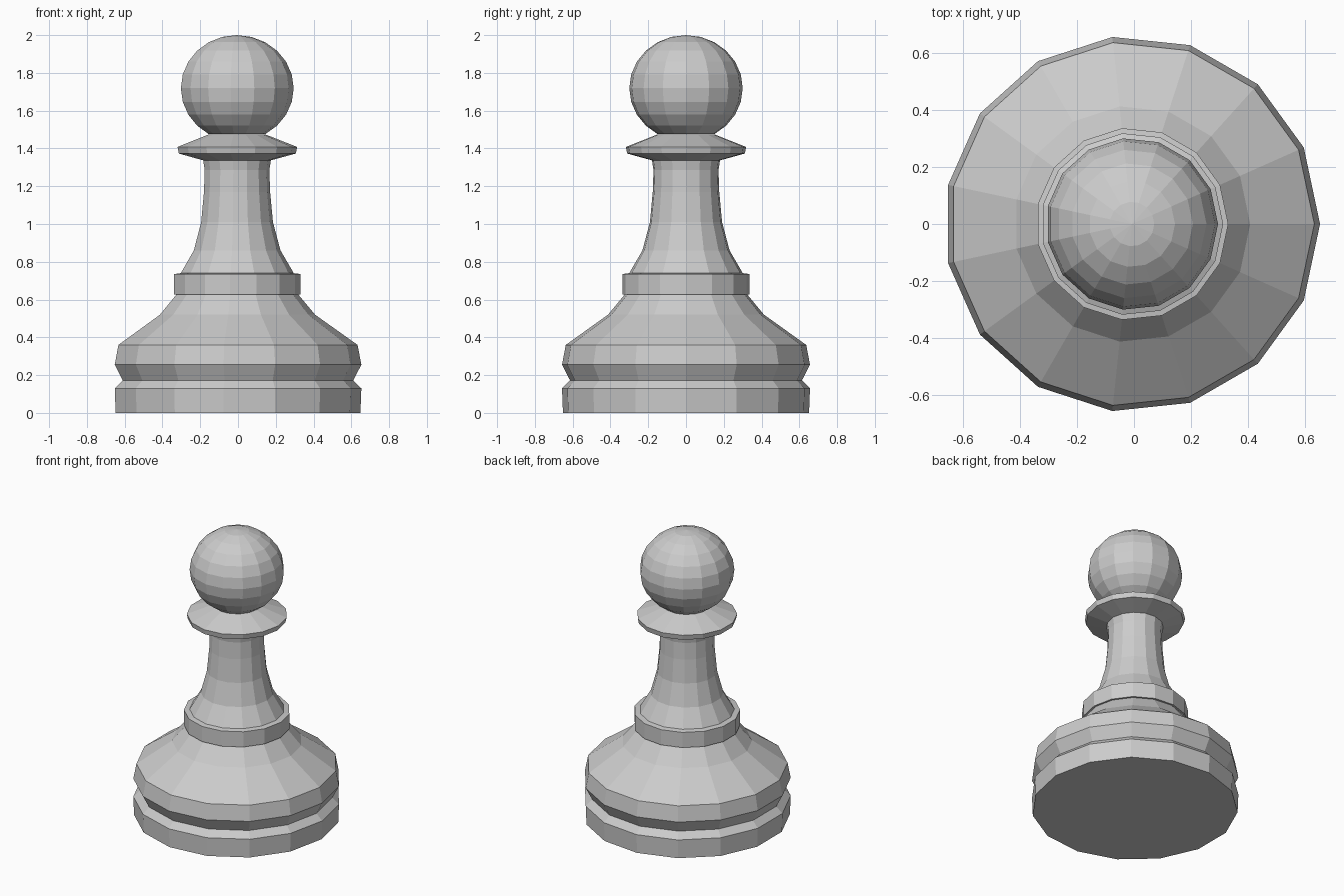
import bpy, bmesh
from math import sin, cos, pi, radians

if "Cube" in bpy.data.objects:
    bpy.data.objects.remove(bpy.data.objects["Cube"])

SIDES = 15
CX = -0.007  # odd side count: shift the axis so the bounds are centred


def lathe(name, profile):
    """Revolve (radius, z) points, listed bottom to top; radius 0 closes with a fan."""
    bm = bmesh.new()
    rings = []
    for r, z in profile:
        if r == 0:
            rings.append([bm.verts.new((CX, 0, z))] * SIDES)
        else:
            rings.append([bm.verts.new((CX + r * cos(2 * pi * i / SIDES),
                                        r * sin(2 * pi * i / SIDES), z))
                          for i in range(SIDES)])
    for lo, hi in zip(rings, rings[1:]):
        for i in range(SIDES):
            j = (i + 1) % SIDES
            quad = (lo[i], lo[j], hi[j], hi[i])
            bm.faces.new(list(dict.fromkeys(quad)))
    mesh = bpy.data.meshes.new(name)
    bm.to_mesh(mesh)
    bm.free()
    obj = bpy.data.objects.new(name, mesh)
    bpy.context.collection.objects.link(obj)
    return obj


# Parts share their end rings, so the stack forms one closed skin
# Foot disc with bevelled top edge
lathe("foot", [(0, 0), (0.655, 0), (0.66, 0.13), (0.617, 0.172)])

# Bulging base that slopes up to the collar
lathe("base", [(0.617, 0.172), (0.66, 0.255), (0.64, 0.36),
               (0.415, 0.52), (0.325, 0.628)])

# Lower collar
lathe("lower_collar", [(0.325, 0.628), (0.338, 0.628), (0.338, 0.735), (0.302, 0.74)])

# Curved stem
lathe("stem", [(0.302, 0.74), (0.232, 0.86), (0.192, 1.01),
               (0.177, 1.17), (0.173, 1.285), (0.181, 1.337)])

# Upper collar
lathe("upper_collar", [(0.181, 1.337), (0.313, 1.373), (0.32, 1.408), (0.15, 1.475)])

# Slightly flattened ball head, twelve rings from pole to pole
HEAD_R, HEAD_H, HEAD_Z = 0.302, 0.281, 1.719
lathe("head", [(HEAD_R * sin(radians(a)) if a else 0, HEAD_Z + HEAD_H * cos(radians(a)))
               for a in range(150, -1, -15)])
